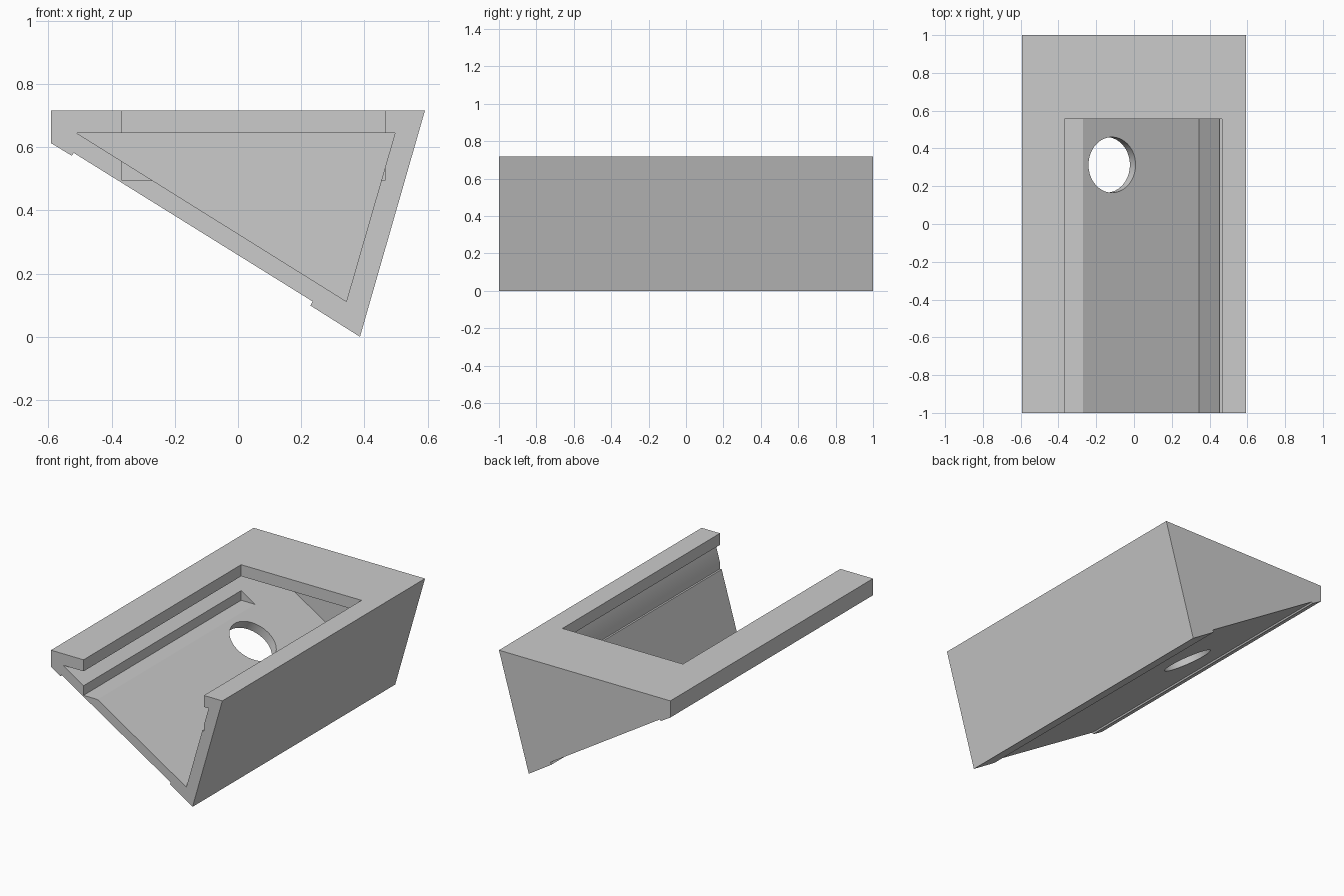
import bpy, bmesh, math
from mathutils import Vector

if "Cube" in bpy.data.objects:
    bpy.data.objects.remove(bpy.data.objects["Cube"])


def prism(name, profile, y0, y1):
    """Extrude an (x, z) profile along y."""
    bm = bmesh.new()
    face = bm.faces.new([bm.verts.new((x, y0, z)) for x, z in profile])
    ext = bmesh.ops.extrude_face_region(bm, geom=[face])
    verts = [g for g in ext["geom"] if isinstance(g, bmesh.types.BMVert)]
    bmesh.ops.translate(bm, verts=verts, vec=(0, y1 - y0, 0))
    bmesh.ops.recalc_face_normals(bm, faces=bm.faces)
    mesh = bpy.data.meshes.new(name)
    bm.to_mesh(mesh)
    bm.free()
    obj = bpy.data.objects.new(name, mesh)
    bpy.context.collection.objects.link(obj)
    return obj


def cut(target, cutter):
    """Subtract the cutter, apply, and remove it."""
    bpy.context.view_layer.objects.active = target
    mod = target.modifiers.new("cut", 'BOOLEAN')
    mod.operation = 'DIFFERENCE'
    mod.solver = 'EXACT'
    mod.object = cutter
    bpy.ops.object.modifier_apply(modifier=mod.name)
    bpy.data.objects.remove(cutter, do_unlink=True)


# Wedge body with a shallow recess along its sloping underside
body = prism("wedge_housing", [
    (-0.592, 0.717), (-0.592, 0.613), (-0.526, 0.573), (-0.520, 0.582),
    (0.236, 0.112), (0.229, 0.099), (0.386, 0.0), (0.592, 0.717)], -1, 1)

# Triangular pocket, open at the front and closed at the back
cut(body, prism("pocket_cutter",
                [(-0.511, 0.645), (0.343, 0.112), (0.497, 0.645)], -1.2, 0.875))

# Rectangular slot through the top
cut(body, prism("slot_cutter",
                [(-0.367, 0.9), (-0.367, 0.495), (0.465, 0.495), (0.465, 0.9)],
                -1.2, 0.555))

# Round hole square to the sloping floor
slope = math.atan2(0.645 - 0.112, 0.343 + 0.511)
bpy.ops.mesh.primitive_cylinder_add(vertices=64, radius=0.147, depth=0.2,
                                    location=(-0.116, 0.313, 0.399),
                                    rotation=(0, slope, 0))
cut(body, bpy.context.object)

# Smooth hole wall, crisp edges elsewhere
bpy.ops.object.select_all(action='DESELECT')
body.select_set(True)
bpy.context.view_layer.objects.active = body
bpy.ops.object.shade_smooth_by_angle(angle=math.radians(20))
